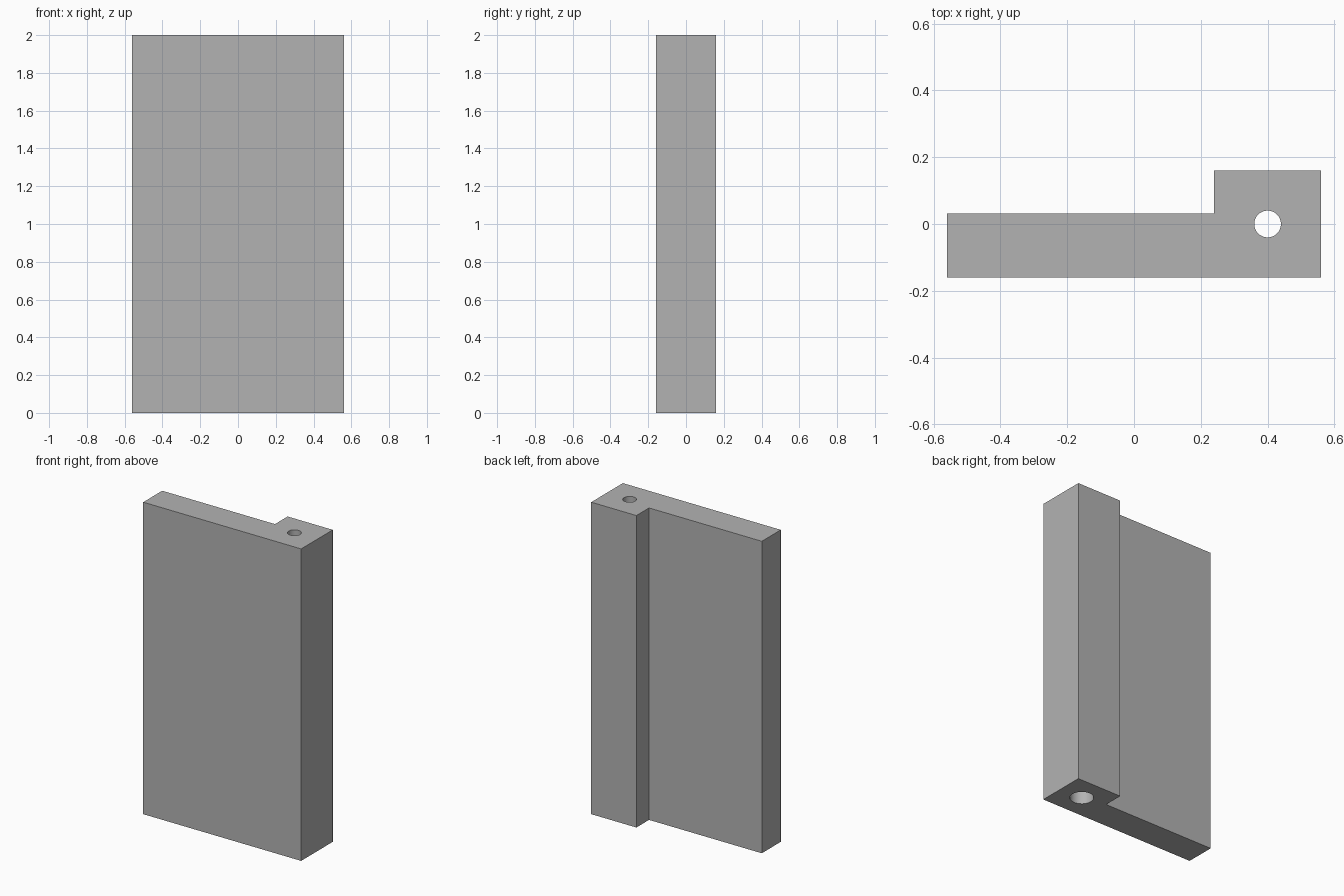
import bpy
import bmesh
import math

HEIGHT = 2.0

default_cube = bpy.data.objects.get("Cube")
if default_cube:
    bpy.data.objects.remove(default_cube, do_unlink=True)

# Single flat grey
grey = bpy.data.materials.new("plain_grey")
grey.use_nodes = True
colour = (0.45, 0.45, 0.45, 1)
grey.diffuse_color = colour
grey.node_tree.nodes["Principled BSDF"].inputs["Base Color"].default_value = colour

# Flat panel with a thicker square post along its left edge
profile = [(-0.56, -0.16), (0.56, -0.16), (0.56, 0.16),
           (0.24, 0.16), (0.24, 0.032), (-0.56, 0.032)]
bm = bmesh.new()
base = bm.faces.new([bm.verts.new((x, y, 0)) for x, y in profile])
extruded = bmesh.ops.extrude_face_region(bm, geom=[base])
top_verts = [v for v in extruded["geom"] if isinstance(v, bmesh.types.BMVert)]
bmesh.ops.translate(bm, verts=top_verts, vec=(0, 0, HEIGHT))
bmesh.ops.recalc_face_normals(bm, faces=bm.faces)
mesh = bpy.data.meshes.new("panel_with_post")
bm.to_mesh(mesh)
bm.free()
panel = bpy.data.objects.new("panel_with_post", mesh)
bpy.context.collection.objects.link(panel)
mesh.materials.append(grey)


def drill(name, radius, bottom, top):
    """Cut a vertical round hole through the post."""
    bpy.ops.mesh.primitive_cylinder_add(
        vertices=48, radius=radius, depth=top - bottom,
        location=(0.4, 0, (bottom + top) / 2))
    cutter = bpy.context.object
    cutter.name = name
    cutter.hide_render = True
    cutter.data.materials.append(grey)
    cut = panel.modifiers.new(name, "BOOLEAN")
    cut.operation = "DIFFERENCE"
    cut.solver = "EXACT"
    cut.object = cutter
    bpy.context.view_layer.objects.active = panel
    bpy.ops.object.modifier_apply(modifier=cut.name)
    bpy.data.objects.remove(cutter, do_unlink=True)


# Narrow through hole, widened from below
drill("through_hole", 0.04, -0.1, HEIGHT + 0.1)
drill("counterbore", 0.07, -0.1, HEIGHT / 2)

# Smooth bore walls, sharp outer edges
bpy.ops.object.select_all(action="DESELECT")
panel.select_set(True)
bpy.context.view_layer.objects.active = panel
bpy.ops.object.shade_smooth_by_angle(angle=math.radians(30))
